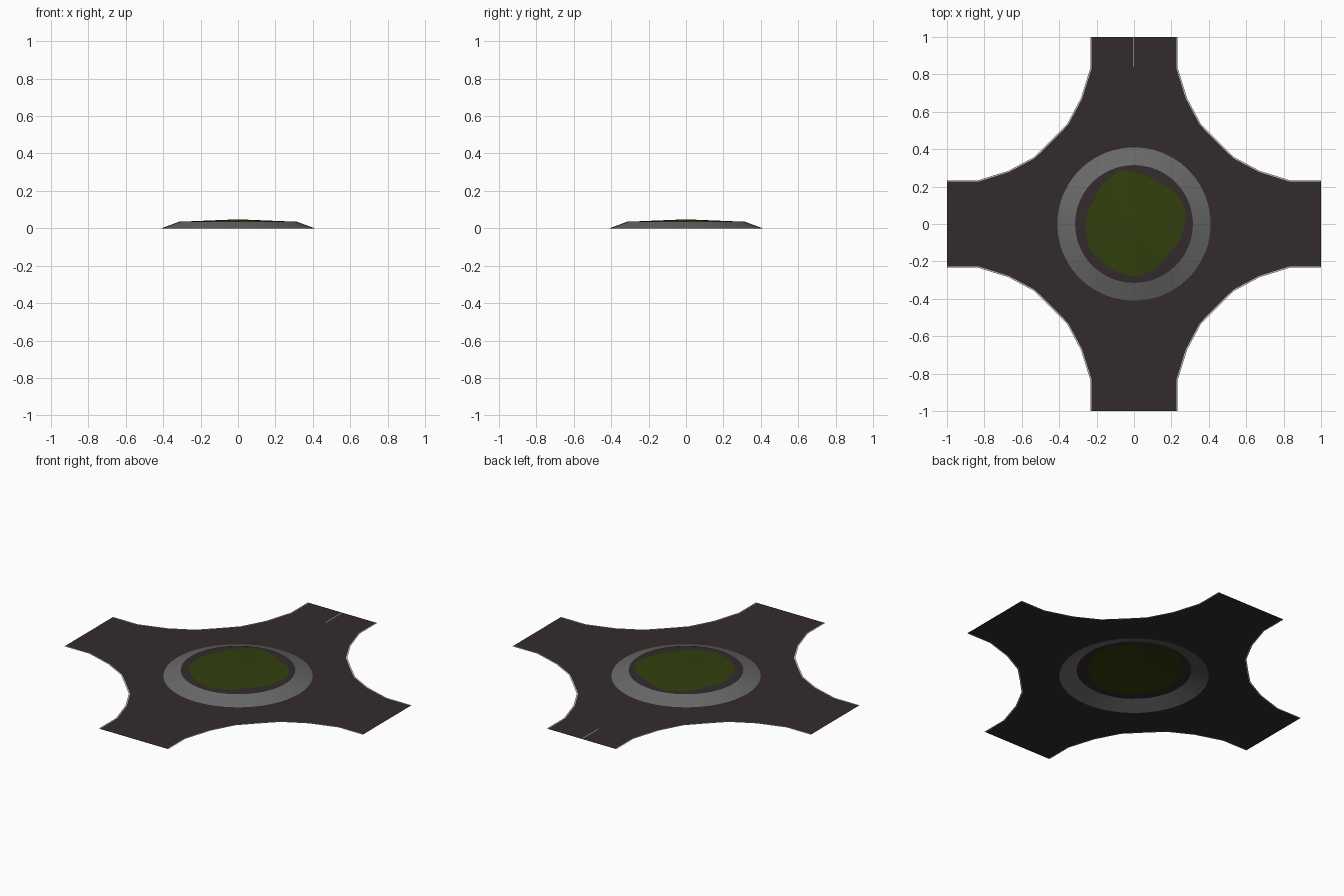
import bpy, bmesh, math
from mathutils import Vector

if "Cube" in bpy.data.objects:
    bpy.data.objects.remove(bpy.data.objects["Cube"])


def material(name, rgb):
    m = bpy.data.materials.new(name)
    m.diffuse_color = (*rgb, 1)
    m.use_nodes = True
    m.node_tree.nodes["Principled BSDF"].inputs["Base Color"].default_value = m.diffuse_color
    return m


ASPHALT = material("asphalt", (0.034, 0.024, 0.025))
CONCRETE = material("concrete", (0.14, 0.14, 0.14))
GRASS = material("grass", (0.032, 0.050, 0.004))
PAINT = material("white_paint", (0.6, 0.6, 0.6))


def finish(name, bm, mat):
    # Open sheets: make every face look upwards
    bm.normal_update()
    for f in bm.faces:
        if f.normal.z < 0:
            f.normal_flip()
    me = bpy.data.meshes.new(name)
    bm.to_mesh(me)
    bm.free()
    me.materials.append(mat)
    ob = bpy.data.objects.new(name, me)
    bpy.context.collection.objects.link(ob)
    return ob


def strip(bm, a, b, closed=False):
    # Quads between two point rows
    va, vb = [bm.verts.new(p) for p in a], [bm.verts.new(p) for p in b]
    n = len(a)
    for i in range(n if closed else n - 1):
        j = (i + 1) % n
        bm.faces.new((va[i], va[j], vb[j], vb[i]))


def turn(p, q):
    # Quarter turns about z
    for _ in range(q):
        p = (-p[1], p[0], p[2])
    return p


N = 48
R_OUT, R_IN, Z_RIM, Z_TOP = 0.41, 0.315, 0.035, 0.048


def circle(r, z):
    rs = r if isinstance(r, list) else [r] * N
    return [(rs[i] * math.cos(math.tau * i / N), rs[i] * math.sin(math.tau * i / N),
             z(rs[i]) if callable(z) else z) for i in range(N)]


# Kerb edge of one quadrant, and the same edge moved inwards by the line width
EDGE = [(1, .233), (.835, .233), (.672, .284), (.535, .357), (.45, .44),
        (.44, .45), (.357, .535), (.284, .672), (.233, .835), (.233, 1)]
W = 0.007


def inset(pts):
    out = []
    for i, p in enumerate(pts):
        a, b = Vector(pts[max(i - 1, 0)]), Vector(pts[min(i + 1, len(pts) - 1)])
        d = (b - a).normalized()
        out.append((p[0] - d.y * W, p[1] + d.x * W, 0))
    return out


outer = [(x, y, 0) for x, y in EDGE]
inner = inset(EDGE)

# Crossroads surface with a round hole for the island
bm = bmesh.new()
outline = [turn(p, q) for q in range(4) for p in inner]
for loop in (outline, circle(R_OUT, 0)):
    vs = [bm.verts.new(p) for p in loop]
    for i, v in enumerate(vs):
        bm.edges.new((v, vs[(i + 1) % len(vs)]))
bmesh.ops.triangle_fill(bm, use_beauty=True, edges=bm.edges[:], normal=(0, 0, 1))
finish("road", bm, ASPHALT)

# White edge lines along the four corners
bm = bmesh.new()
for q in range(4):
    strip(bm, [turn(p, q) for p in outer], [turn(p, q) for p in inner])
finish("edge_lines", bm, PAINT)

# Thin centre line on the back arm
bm = bmesh.new()
strip(bm, [(-.004, .84, .0006), (-.004, 1, .0006)], [(.0, .84, .0006), (.0, 1, .0006)])
finish("centre_line", bm, PAINT)

# Sloping concrete kerb ring
bm = bmesh.new()
strip(bm, circle(R_OUT, 0), circle(R_IN, Z_RIM), True)
kerb = finish("kerb_ring", bm, CONCRETE)


# Shallow cone of the island: soil ring outside, uneven grass patch inside
def cone(r):
    return Z_TOP - (Z_TOP - Z_RIM) * r / R_IN


PATCH = [.27, .285, .28, .275, .255, .265, .28, .295, .275, .27, .245, .255,
         .26, .26, .27, .265, .27, .27, .28, .27, .255, .245, .25, .26]
radii = []
for i, r in enumerate(PATCH):
    radii += [r, (r + PATCH[(i + 1) % len(PATCH)]) / 2]

bm = bmesh.new()
strip(bm, circle(R_IN, Z_RIM), circle(radii, cone), True)
finish("island_soil", bm, ASPHALT)

bm = bmesh.new()
top = bm.verts.new((0, 0, Z_TOP))
rim = [bm.verts.new(p) for p in circle(radii, cone)]
for i in range(N):
    bm.faces.new((top, rim[i], rim[(i + 1) % N]))
finish("island_grass", bm, GRASS)
